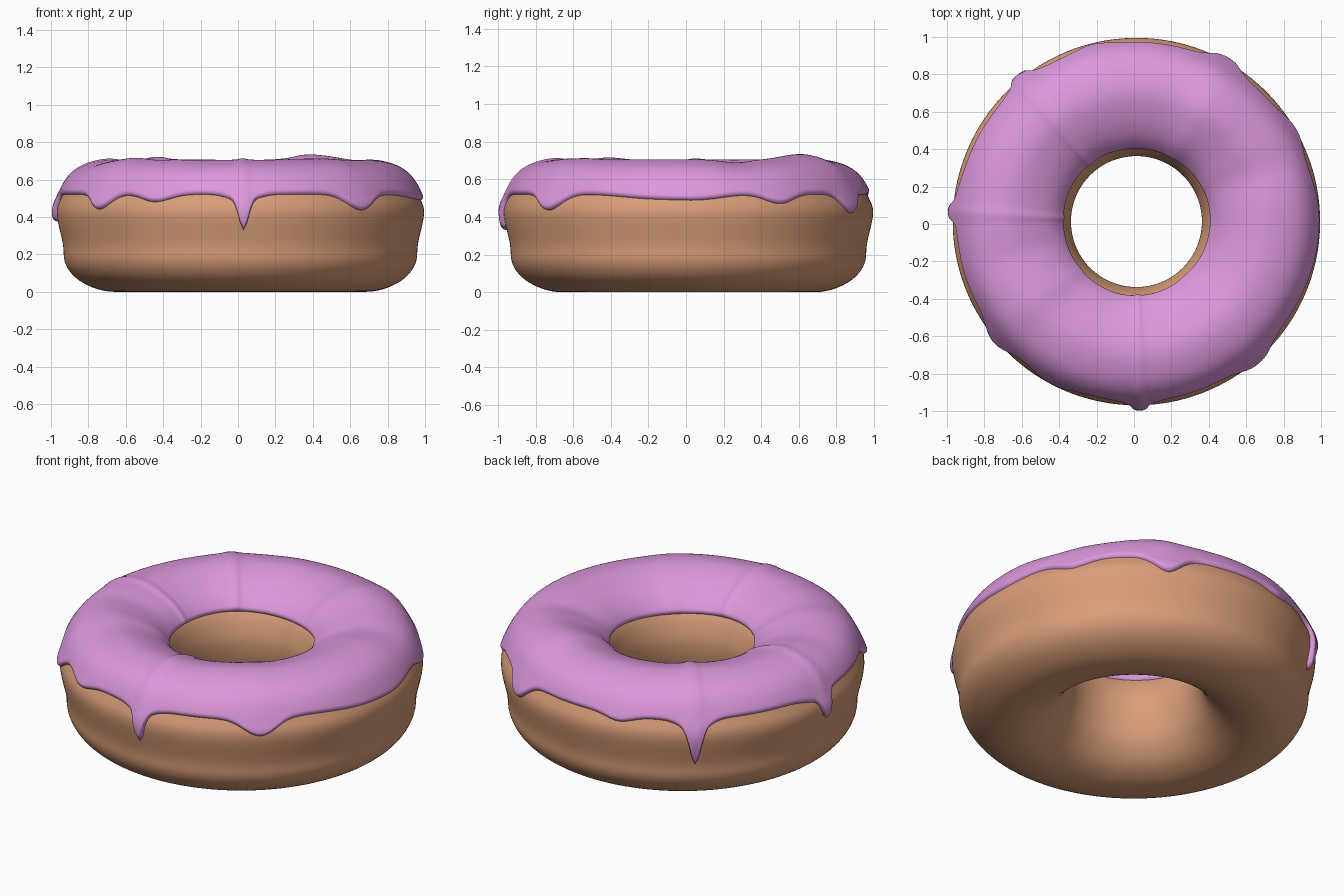
import bpy
import bmesh
import math

CENTRE = 0.013
COLUMNS = 360

# Ring cross-section (radius, height): hole wall, over the top, outer wall, base
SECTION = [(.35, .36), (.362, .44), (.40, .53), (.47, .605), (.58, .66),
           (.70, .685), (.82, .66), (.90, .605), (.955, .51), (.982, .42),
           (.95, .26), (.94, .165), (.905, .1), (.845, .05), (.76, .013),
           (.67, 0), (.58, .012), (.48, .06), (.40, .15), (.362, .26)]

# Icing runs (angle in degrees, drop, width in degrees)
RUNS = [(220, .08, 6), (242, .04, 7), (271, .15, 2), (271, .04, 6),
        (311, .085, 7), (350, .025, 15), (5, .02, 10), (30, .05, 7),
        (61, .1, 6), (104, .03, 6), (129, .2, 2.2), (129, .06, 6),
        (177, .12, 2.5), (174, .03, 7)]

# Raised and sunken areas on top of the icing (angle, height, width)
LUMPS = [(55, .025, 14), (22, -.015, 10), (130, .008, 12), (215, .008, 8),
         (195, -.01, 8), (300, .006, 12)]


def material(name, colour):
    mat = bpy.data.materials.new(name)
    mat.use_nodes = True
    mat.diffuse_color = (*colour, 1)
    bsdf = mat.node_tree.nodes["Principled BSDF"]
    bsdf.inputs["Base Color"].default_value = (*colour, 1)
    bsdf.inputs["Roughness"].default_value = 0.5
    return mat


def outline(u):
    """Point on the closed smooth section at knot position u."""
    i = math.floor(u)
    t = u - i
    a, b, c, d = (SECTION[(i + k) % len(SECTION)] for k in (-1, 0, 1, 2))
    return [0.5 * (2 * q + (r - p) * t + (2 * p - 5 * q + 4 * r - s) * t * t
                   + (3 * q - p - 3 * r + s) * t ** 3)
            for p, q, r, s in zip(a, b, c, d)]


def raised(u, height):
    """Point lying the given height above the section."""
    r, z = outline(u)
    r0, z0 = outline(u - 0.01)
    r1, z1 = outline(u + 0.01)
    dr, dz = r1 - r0, z1 - z0
    length = math.hypot(dr, dz)
    return r - dz / length * height, z + dr / length * height


def knot_at_height(height):
    """Knot position on the outer wall at a given height."""
    low, high = 5.0, 10.9
    for _ in range(24):
        mid = (low + high) / 2
        if outline(mid)[1] > height:
            low = mid
        else:
            high = mid
    return low


def bumps(angle, table):
    total = 0
    for at, size, width in table:
        gap = (angle - at + 180) % 360 - 180
        total += size * math.exp(-(gap / width) ** 2)
    return total


def sweep(name, column, closed, mat):
    """Join one section per angle into a ring."""
    bm = bmesh.new()
    rings = []
    for j in range(COLUMNS):
        angle = 360 * j / COLUMNS
        c, s = math.cos(math.radians(angle)), math.sin(math.radians(angle))
        rings.append([bm.verts.new((CENTRE + r * c, CENTRE + r * s, z))
                      for r, z in column(angle)])
    count = len(rings[0])
    for j in range(COLUMNS):
        here, there = rings[j], rings[(j + 1) % COLUMNS]
        for i in range(count if closed else count - 1):
            k = (i + 1) % count
            bm.faces.new((here[i], here[k], there[k], there[i]))
    mesh = bpy.data.meshes.new(name)
    bm.to_mesh(mesh)
    bm.free()
    mesh.materials.append(mat)
    obj = bpy.data.objects.new(name, mesh)
    bpy.context.collection.objects.link(obj)
    mesh.shade_smooth()
    return obj


def dough_column(angle):
    steps = 5
    return [outline(i / steps) for i in range(len(SECTION) * steps)]


def icing_column(angle):
    drop = bumps(angle, RUNS)
    start = 2.0 + 0.06 * math.sin(math.radians(angle * 3 + 40))
    end = knot_at_height(0.52 - drop)
    thick = 0.02 + 0.05 * min(drop, 0.16)
    lip, lip_steps, rows = 0.22, 5, 40
    # Rounded lips at both edges, even rows between them
    curve = [(lip * (1 - math.cos(a)), math.sin(a)) for a in
             (math.pi / 2 * k / lip_steps for k in range(lip_steps + 1))]
    first, last = start + lip, end - lip
    path = [(start + d, h) for d, h in curve]
    path += [(first + (last - first) * k / rows, 1) for k in range(1, rows)]
    path += [(end - d, h) for d, h in reversed(curve)]
    lump = bumps(angle, LUMPS)
    points = []
    for u, h in path:
        r, z = raised(u, h * (thick + 0.004) - 0.004)
        points.append((r, z + lump * max(0, (z - 0.57) / 0.13)))
    return points


cube = bpy.data.objects.get("Cube")
if cube:
    bpy.data.objects.remove(cube, do_unlink=True)

# Baked ring and its glaze
sweep("dough_ring", dough_column, True, material("baked brown", (.70, .34, .19)))
sweep("icing", icing_column, False, material("orchid icing", (.72, .31, .72)))
